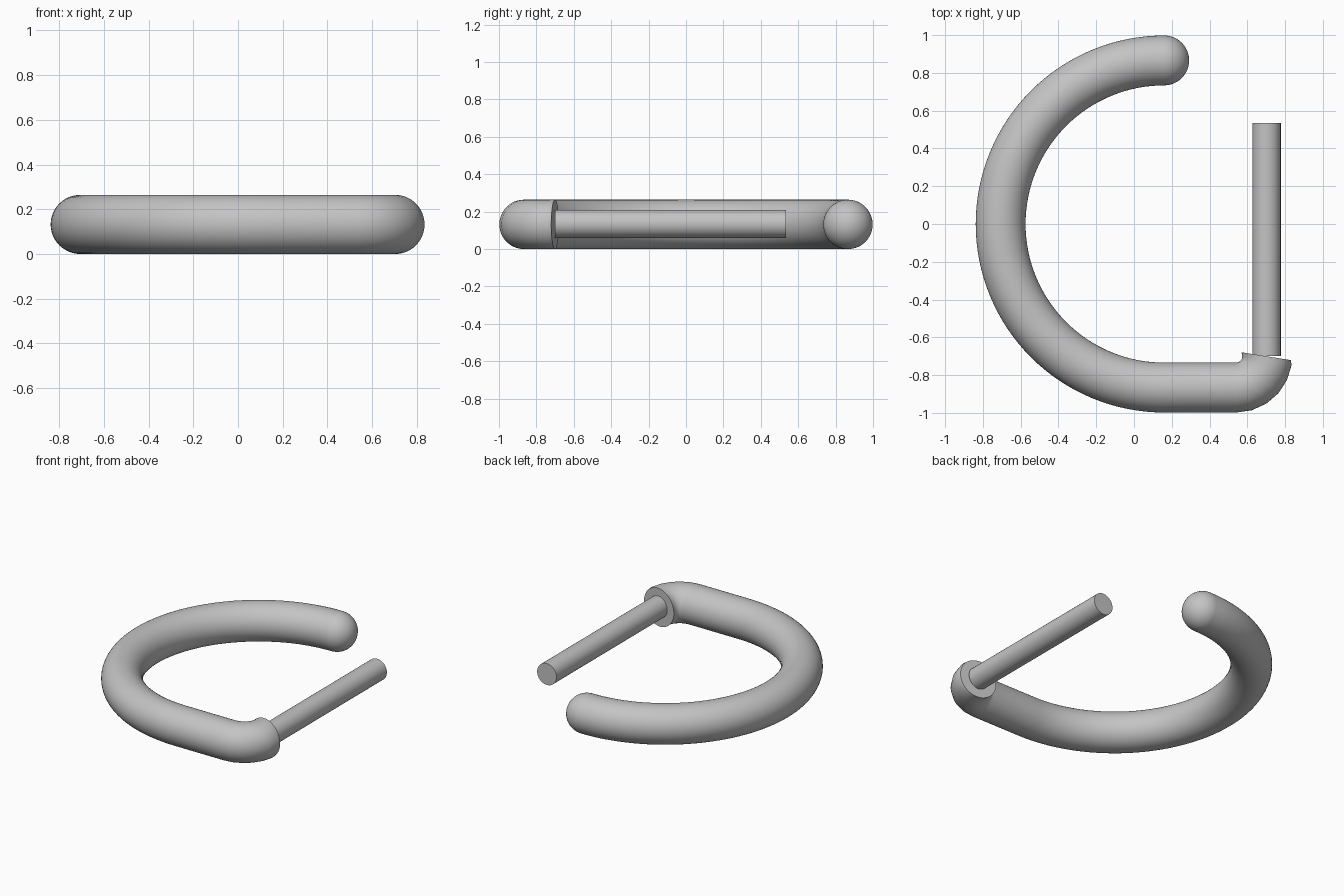
import bpy, bmesh, math
from mathutils import Vector, Matrix

cube = bpy.data.objects.get("Cube")
if cube:
    bpy.data.objects.remove(cube, do_unlink=True)

grey = bpy.data.materials.new("plain grey")
grey.use_nodes = True
color = (0.55, 0.55, 0.55, 1)
grey.diffuse_color = color
grey.node_tree.nodes["Principled BSDF"].inputs["Base Color"].default_value = color

TUBE = 0.132      # tube radius, also the height of its centre line
ARC = 0.866       # radius of the big curve
ARC_X = 0.16
BEND = 0.166      # radius of the small elbow
BEND_X, BEND_Y = 0.54, -0.70
SIDES = 48


def finish(bm, name):
    bmesh.ops.recalc_face_normals(bm, faces=bm.faces)
    mesh = bpy.data.meshes.new(name)
    bm.to_mesh(mesh)
    bm.free()
    mesh.materials.append(grey)
    obj = bpy.data.objects.new(name, mesh)
    bpy.context.collection.objects.link(obj)
    bpy.ops.object.select_all(action='DESELECT')
    obj.select_set(True)
    bpy.context.view_layer.objects.active = obj
    bpy.ops.object.shade_smooth_by_angle(angle=math.radians(40))
    return obj


# Centre line: big half circle, straight run, elbow; each point has its heading
path = []
for i in range(65):
    a = math.pi / 2 + math.pi * i / 64
    path.append((ARC_X + ARC * math.cos(a), ARC * math.sin(a), a + math.pi / 2))
for i in range(6):
    a = math.radians(81) * i / 5
    path.append((BEND_X + BEND * math.sin(a), BEND_Y - BEND * math.cos(a), a))
path.append((0.70, -0.70, math.radians(81)))

# Curved tube swept along the centre line, flat at both ends
bm = bmesh.new()
rings = []
for x, y, heading in path:
    side = Vector((math.sin(heading), -math.cos(heading), 0))
    ring = []
    for k in range(SIDES):
        t = math.tau * k / SIDES
        ring.append(bm.verts.new(Vector((x, y, TUBE)) + side * TUBE * math.cos(t)
                                 + Vector((0, 0, TUBE * math.sin(t)))))
    rings.append(ring)
for r0, r1 in zip(rings, rings[1:]):
    for k in range(SIDES):
        n = (k + 1) % SIDES
        bm.faces.new((r0[k], r0[n], r1[n], r1[k]))
bm.faces.new(rings[0])
bm.faces.new(rings[-1])
finish(bm, "curved_tube")

# Ball closing the free end of the tube
bm = bmesh.new()
bmesh.ops.create_uvsphere(bm, u_segments=SIDES, v_segments=24, radius=TUBE,
                          matrix=Matrix.Translation((ARC_X, ARC, TUBE)))
finish(bm, "end_ball")

# Straight pin standing off the elbow
bm = bmesh.new()
y0, y1 = -0.70, 0.535
bmesh.ops.create_cone(bm, cap_ends=True, segments=32, radius1=0.075, radius2=0.075,
                      depth=y1 - y0,
                      matrix=Matrix.Translation((0.702, (y0 + y1) / 2, 0.135))
                      @ Matrix.Rotation(math.pi / 2, 4, 'X'))
finish(bm, "straight_pin")
